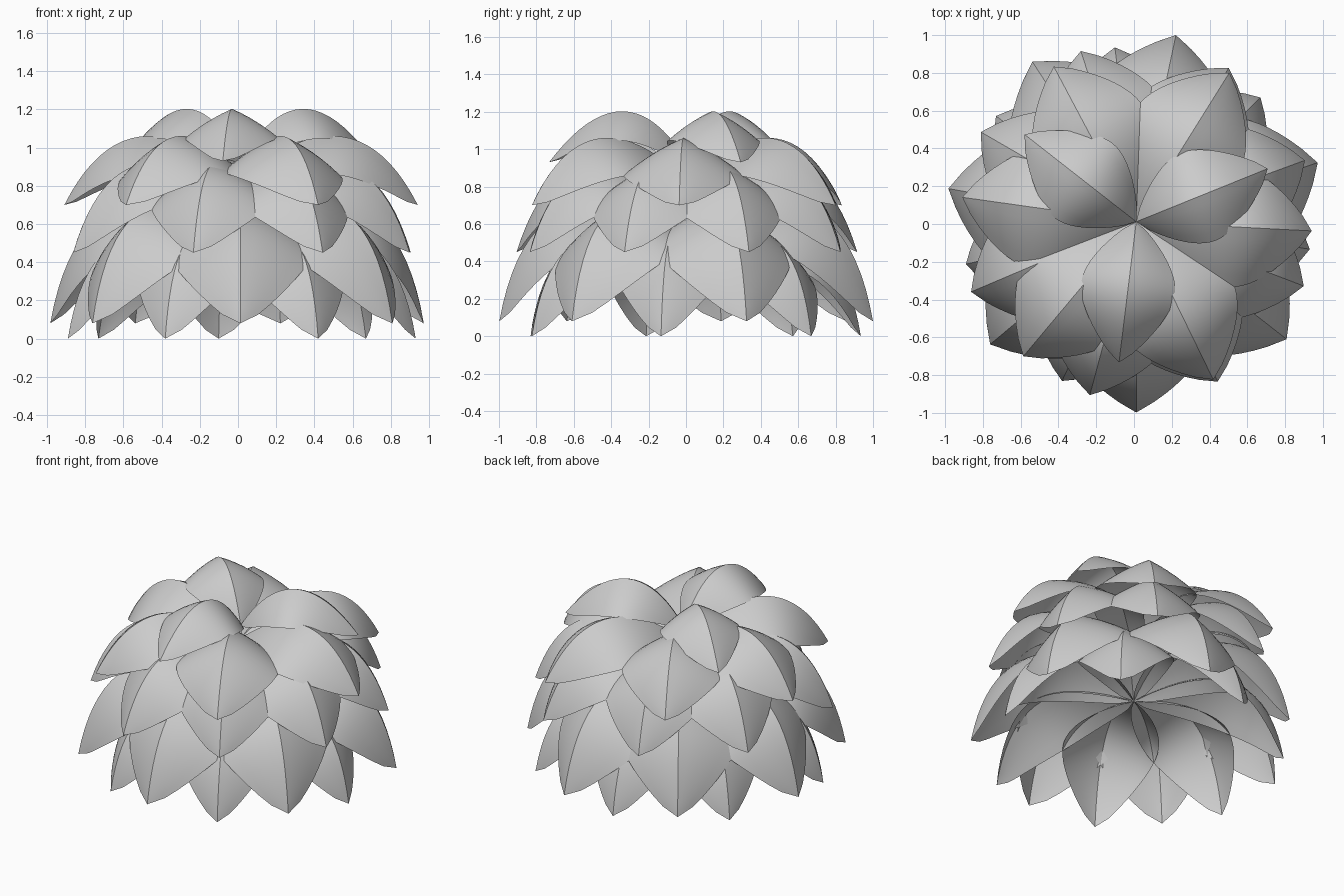
import bpy, bmesh, math
from mathutils import Vector, Matrix

if "Cube" in bpy.data.objects:
    bpy.data.objects.remove(bpy.data.objects["Cube"])

grey = bpy.data.materials.new("leaf_grey")
grey.use_nodes = True
colour = (0.6, 0.6, 0.6, 1)
grey.diffuse_color = colour
grey.node_tree.nodes["Principled BSDF"].inputs["Base Color"].default_value = colour

CENTRE = Vector((0.012, 0.012, 0))


def leaf(name, base, bend, tip, half_width, angle):
    """Arched leaf with a creased midrib; base, bend and tip are (radius, height)."""
    a, b, c = Vector(base), Vector(bend), Vector(tip)
    chord = (c - a).normalized()
    bm = bmesh.new()
    bmesh.ops.create_grid(bm, x_segments=20, y_segments=10, size=1)
    for v in bm.verts:
        t, u = (v.co.x + 1) / 2, v.co.y
        rib = a * (1 - t) ** 2 + b * 2 * t * (1 - t) + c * t * t
        along = ((b - a) * (1 - t) + (c - b) * t).normalized()
        along = (along * 0.3 + chord * 0.7).normalized()
        up = Vector((-along.y, along.x))
        width = half_width * max(0, math.sin(math.pi * t)) ** 0.75
        drop = width * (0.42 * abs(u) + 0.2 * u * u)
        p = rib - up * drop
        v.co = (p.x, width * u, p.y)
    bmesh.ops.remove_doubles(bm, verts=bm.verts, dist=0.0005)
    bm.transform(Matrix.Translation(CENTRE) @ Matrix.Rotation(math.radians(angle), 4, 'Z'))
    mesh = bpy.data.meshes.new(name)
    bm.to_mesh(mesh)
    bm.free()
    mesh.materials.append(grey)
    obj = bpy.data.objects.new(name, mesh)
    bpy.context.collection.objects.link(obj)
    bpy.ops.object.select_all(action='DESELECT')
    obj.select_set(True)
    bpy.context.view_layer.objects.active = obj
    bpy.ops.object.shade_smooth_by_angle(angle=math.radians(28))


# Layers from the crown down: base, bend, tip, half width, leaf directions
layers = {
    "crown_leaf": ((0, .92), (.33, 1.48), (.75, .93), .25, (22, 142, 263)),
    "upper_leaf": ((0, .83), (.60, 1.35), (.93, .70), .32, (-3, 58, 118, 172, 230, 296)),
    "middle_leaf": ((0, .70), (.70, 1.24), (.95, .45), .33, (20, 59, 108, 150, 203, 255, 297, 339)),
    "lower_leaf": ((0, .54), (.84, 1.03), (1.01, .08), .38, (18, 78, 123, 170, 220, 270, 322)),
    "bottom_leaf": ((0, .38), (.79, .86), (.93, 0), .30, (45, 97, 143, 194, 245, 296, 351)),
}
for name, (base, bend, tip, half_width, angles) in layers.items():
    for i, angle in enumerate(angles):
        leaf(f"{name}_{i + 1}", base, bend, tip, half_width, angle)
